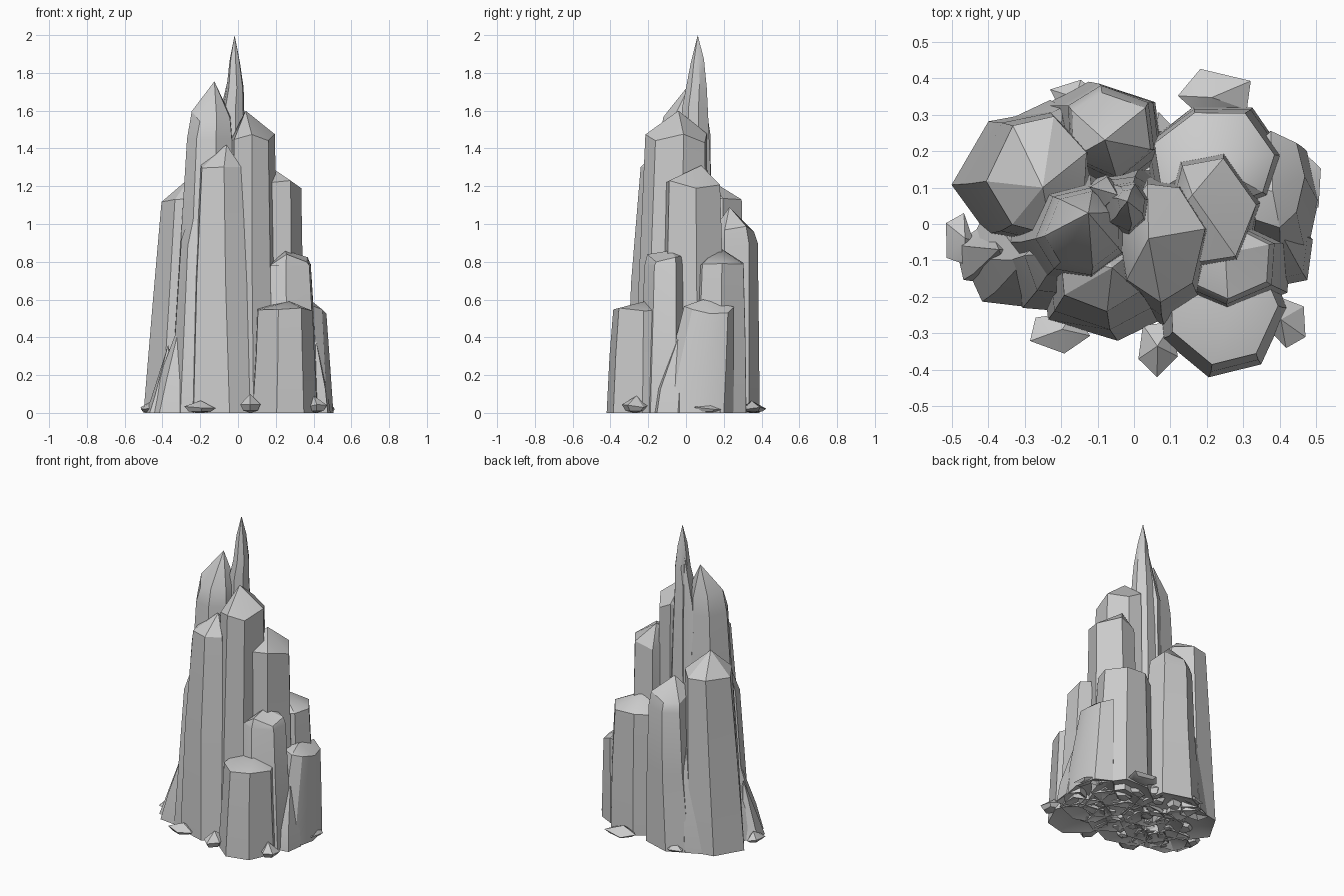
import bpy, bmesh, math, random

if "Cube" in bpy.data.objects:
    bpy.data.objects.remove(bpy.data.objects["Cube"])


def outline(n, seed, rot):
    """Irregular n-gon stretched to fill the square -1..1."""
    rnd = random.Random(seed)
    pts = []
    for i in range(n):
        a = rot + (i + rnd.uniform(-0.12, 0.12)) * math.tau / n
        r = rnd.uniform(0.95, 1.05)
        pts.append((r * math.cos(a), r * math.sin(a)))
    xs, ys = [p[0] for p in pts], [p[1] for p in pts]

    def fit(v, vals):
        return 2 * (v - min(vals)) / (max(vals) - min(vals)) - 1
    return [(fit(x, xs), fit(y, ys)) for x, y in pts]


def crystal(name, rings, apex, n=6, seed=1, rot=0.3, slope=0.04, hollow=0.06):
    """Loft a polygon through rings (z, x0, x1, y0, y1), close it at the apex,
    and close the foot with a shallow broken hollow."""
    shape = outline(n, seed, rot)
    rnd = random.Random(seed + 50)
    bm = bmesh.new()
    loops = []
    for k, (z, x0, x1, y0, y1) in enumerate(rings):
        loop = []
        for px, py in shape:
            dz = rnd.uniform(-slope, slope * 0.5) if k == len(rings) - 1 else 0
            loop.append(bm.verts.new(((x0 + x1) / 2 + px * (x1 - x0) / 2,
                                      (y0 + y1) / 2 + py * (y1 - y0) / 2, z + dz)))
        loops.append(loop)
    tip = bm.verts.new(apex)
    z, x0, x1, y0, y1 = rings[0]
    foot = bm.verts.new(((x0 + x1) / 2, (y0 + y1) / 2, z + hollow))
    for i in range(n):
        j = (i + 1) % n
        bm.faces.new((loops[0][j], loops[0][i], foot))
        for lo, hi in zip(loops, loops[1:]):
            bm.faces.new((lo[i], lo[j], hi[j], hi[i]))
        bm.faces.new((loops[-1][i], loops[-1][j], tip))
    bmesh.ops.recalc_face_normals(bm, faces=bm.faces)
    me = bpy.data.meshes.new(name)
    bm.to_mesh(me)
    bm.free()
    ob = bpy.data.objects.new(name, me)
    bpy.context.collection.objects.link(ob)
    bpy.ops.object.select_all(action='DESELECT')
    ob.select_set(True)
    bpy.context.view_layer.objects.active = ob
    bpy.ops.object.shade_smooth_by_angle(angle=math.radians(30))
    return ob


# Central needle and the shards hugging it
crystal("spire", [(0, -.18, .10, -.08, .16), (1.3, -.11, .05, -.04, .13),
                  (1.62, -.08, .032, -.02, .115), (1.72, -.06, .03, .0, .11),
                  (1.86, -.045, .01, .025, .095)],
        (-.018, .062, 2.0), n=7, seed=3)
crystal("spire_shard", [(0, -.16, 0, .02, .14), (1.5, -.12, -.03, .03, .13)],
        (-.045, .08, 1.8), n=5, seed=4)

# Tall columns
crystal("tall_left_column", [(0, -.36, .02, -.20, .16), (.8, -.31, -.01, -.17, .12),
                             (1.45, -.27, -.03, -.14, .10), (1.58, -.245, -.04, -.12, .09)],
        (-.125, .03, 1.755), n=7, seed=8, rot=.5)
crystal("tall_centre_column", [(0, -.06, .23, -.28, .13), (.7, -.055, .21, -.25, .12),
                               (1.46, -.045, .195, -.215, .11)],
        (.04, -.04, 1.6), n=7, seed=12, rot=.2)
crystal("tall_front_column", [(0, -.25, .1, -.32, -.05), (.7, -.23, .05, -.29, -.05),
                              (1.31, -.20, .015, -.24, -.03)],
        (-.06, -.12, 1.42), seed=15, rot=.55)
crystal("left_flank_shard", [(0, -.36, -.12, -.24, -.02), (.9, -.3, -.15, -.19, -.02)],
        (-.2, -.08, 1.2), n=5, seed=17)

# Middle columns
crystal("right_column", [(0, .06, .37, -.14, .22), (.6, .08, .345, -.12, .2),
                         (1.21, .09, .335, -.105, .18)],
        (.16, .08, 1.31), seed=21, rot=.2)
crystal("back_left_column", [(0, -.5, -.12, -.06, .31), (.6, -.45, -.12, -.05, .305),
                             (1.14, -.405, -.13, -.03, .295)],
        (-.25, .1, 1.25), n=7, seed=23, rot=math.pi)
crystal("back_column", [(0, -.25, .08, .08, .39), (.5, -.2, .07, .1, .385),
                        (.9, -.18, .055, .12, .38), (.98, -.17, .045, .13, .36)],
        (-.08, .23, 1.09), seed=27, rot=.6)
crystal("back_right_column", [(0, .03, .42, .0, .32), (.4, .04, .41, .02, .315),
                              (.8, .055, .385, .04, .305)],
        (.2, .17, .88), n=7, seed=31, rot=.2)
crystal("front_right_column", [(0, .12, .43, -.25, .02), (.78, .14, .385, -.22, .01),
                               (.82, .16, .37, -.205, 0)],
        (.25, -.08, .86), seed=34, rot=.5)

# Short columns and leaning spikes around the foot
crystal("short_front_column", [(0, .07, .42, -.42, -.06), (.3, .09, .405, -.405, -.07),
                               (.56, .10, .395, -.385, -.08)],
        (.27, -.22, .59), n=7, seed=37, rot=0, slope=.025)
crystal("short_right_column", [(0, .27, .505, -.15, .25), (.25, .28, .488, -.09, .255),
                               (.56, .3, .468, -.01, .255)],
        (.38, .09, .6), n=8, seed=41, rot=.1)
crystal("left_spike", [(0, -.47, -.2, -.23, .03), (.2, -.42, -.22, -.2, 0)],
        (-.3, -.1, .5), seed=43, rot=0)
crystal("outer_left_spike", [(0, -.49, -.3, -.17, .0), (.1, -.46, -.3, -.15, -.02)],
        (-.37, -.07, .36), n=5, seed=44)
crystal("right_spike", [(0, .34, .49, -.17, .02), (.12, .35, .475, -.15, .02)],
        (.41, -.04, .4), n=6, seed=46)
crystal("right_small_spike", [(0, .4, .48, .14, .21)], (.44, .17, .28), n=5, seed=47, slope=0)
crystal("back_left_foot", [(0, -.34, -.14, .2, .34), (.5, -.29, -.12, .2, .32)],
        (-.2, .24, .8), n=5, seed=49)

# Loose rubble at the foot: x range, y range, height
rubble = [(-.515, -.44, -.11, .03, .06), (-.285, -.12, -.355, -.24, .065),
          (.012, .12, -.42, -.27, .1), (.36, .47, -.34, -.2, .09),
          (.12, .32, .29, .425, .065), (.44, .512, .03, .19, .06),
          (-.4, -.28, -.2, -.12, .06), (-.23, -.1, .32, .395, .06)]
# Broken stones packed under the columns
rnd = random.Random(7)
for i in range(34):
    a, d = i * 2.4, math.sqrt((i + .5) / 34)
    x, y, r = .36 * d * math.cos(a), .27 * d * math.sin(a), rnd.uniform(.04, .07)
    rubble.append((x - r, x + r, y - r * .8, y + r * .8, rnd.uniform(.06, .12)))
for i, (x0, x1, y0, y1, h) in enumerate(rubble):
    mx, my = (x1 - x0) * .15, (y1 - y0) * .15
    crystal(f"rubble_{i + 1}", [(h * .12, x0 + mx, x1 - mx, y0 + my, y1 - my),
                                (h * .45, x0, x1, y0, y1)],
            ((x0 + x1) / 2 * .97, (y0 + y1) / 2 * .97, h), n=5, seed=60 + i,
            rot=i * 1.1, slope=.012, hollow=-h * .12)
